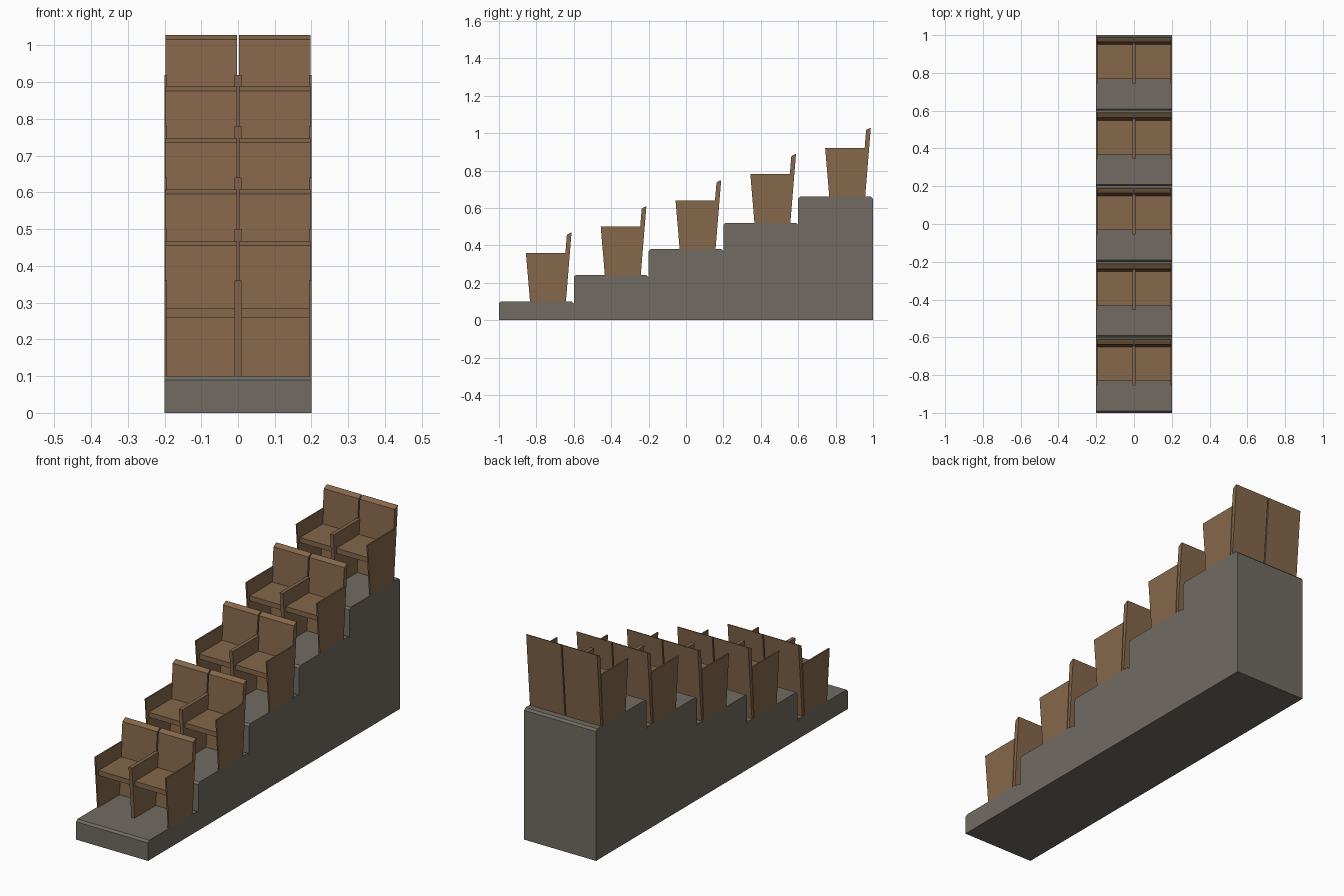
import bpy

cube = bpy.data.objects.get("Cube")
if cube:
    bpy.data.objects.remove(cube)


def make_material(name, color):
    mat = bpy.data.materials.new(name)
    mat.use_nodes = True
    mat.diffuse_color = color
    mat.node_tree.nodes["Principled BSDF"].inputs["Base Color"].default_value = color
    return mat


wood = make_material("brown wood", (0.235, 0.135, 0.07, 1))
stone = make_material("warm grey concrete", (0.165, 0.15, 0.125, 1))


def extrude_x(name, profile, x0, x1, mat):
    """Extrude a (y, z) profile between two x positions."""
    n = len(profile)
    verts = [(x, y, z) for x in (x0, x1) for y, z in profile]
    faces = [tuple(reversed(range(n))), tuple(range(n, 2 * n))]
    faces += [(i, (i + 1) % n, n + (i + 1) % n, n + i) for i in range(n)]
    mesh = bpy.data.meshes.new(name)
    mesh.from_pydata(verts, [], faces)
    mesh.materials.append(mat)
    obj = bpy.data.objects.new(name, mesh)
    bpy.context.collection.objects.link(obj)
    return obj


ROWS, DEPTH, RISE, FIRST = 5, 0.4, 0.14, 0.1
HALF, CHAMFER = 0.2, 0.01

# Stepped platform as one closed profile, each tread chamfered front and back
steps = [(1, 0), (1, FIRST + RISE * (ROWS - 1) - CHAMFER)]
for row in reversed(range(ROWS)):
    y, z = -1 + DEPTH * row, FIRST + RISE * row
    if row < ROWS - 1:
        steps.append((y + DEPTH, z - CHAMFER))
    steps += [(y + DEPTH - CHAMFER, z), (y + CHAMFER, z), (y, z - CHAMFER)]
steps.append((-1, 0))
extrude_x("stepped_platform", steps, -HALF, HALF, stone)

# Seat profiles, relative to the front edge and tread of a row
arm = [(0.166, 0), (0.345, 0), (0.36, 0.26), (0.144, 0.26)]
cushion = [(0.168, 0.16), (0.35, 0.16), (0.35, 0.185), (0.168, 0.185)]
back = [(0.334, 0), (0.358, 0), (0.388, 0.368), (0.382, 0.367), (0.363, 0.356)]

# Rows of paired chairs sharing the middle arm panel
for row in range(ROWS):
    def place(name, profile, x0, x1):
        moved = [(y - 1 + DEPTH * row, z + FIRST + RISE * row) for y, z in profile]
        extrude_x(f"{name}_{row + 1}", moved, x0, x1, wood)

    place("middle_arm_panel", arm, -0.009, 0.009)
    for side, s in (("left", 1), ("right", -1)):
        for part, profile, inner, outer in (
            ("arm_panel", arm, 0.193, HALF),
            ("seat", cushion, 0.009, 0.193),
            ("backrest", back, 0.003, 0.197),
        ):
            x0, x1 = sorted((s * inner, s * outer))
            place(f"{side}_{part}", profile, x0, x1)
